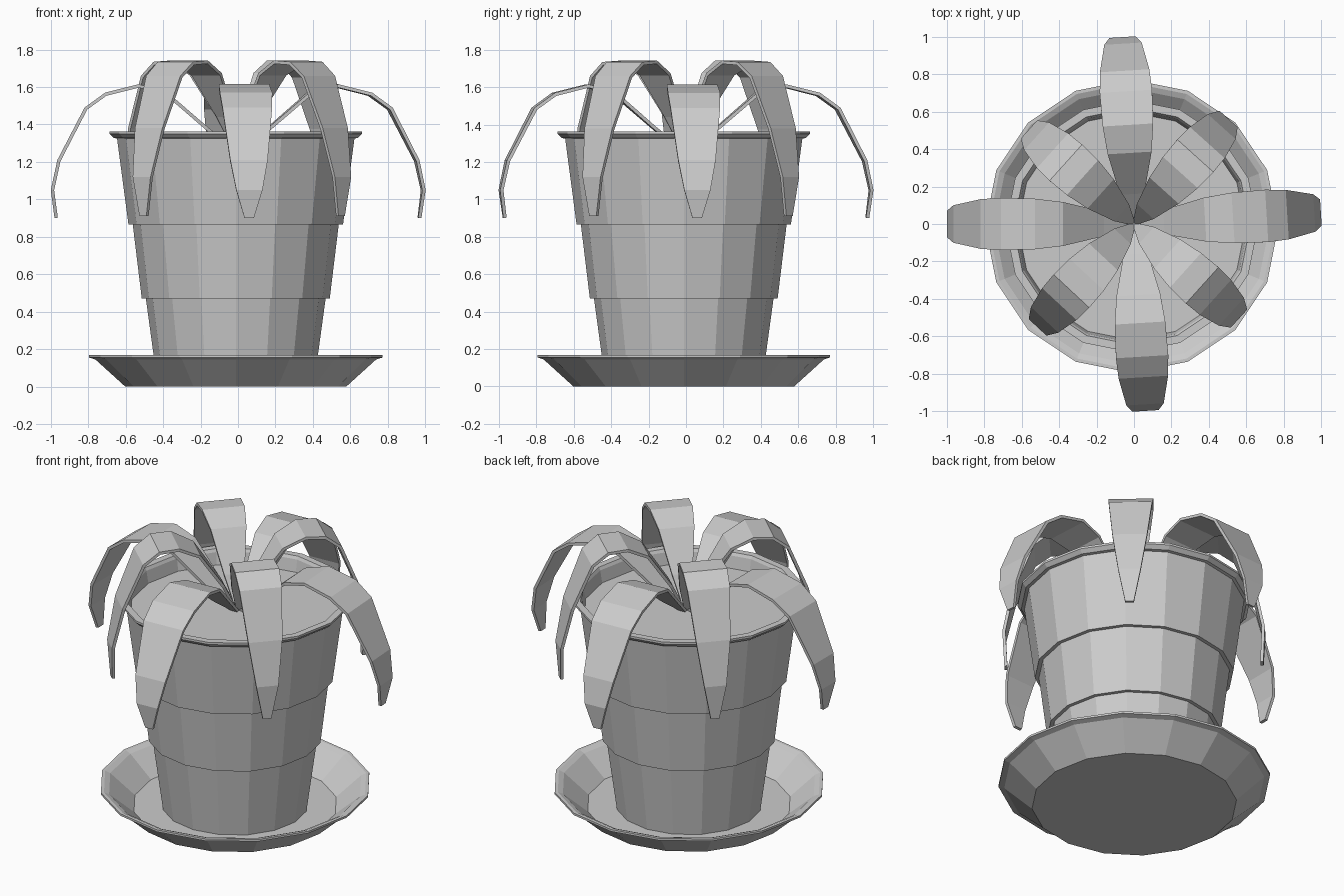
import bpy, bmesh, math
from mathutils import Vector

if "Cube" in bpy.data.objects:
    bpy.data.objects.remove(bpy.data.objects["Cube"])

SIDES = 16
CX = CY = -0.012

mat = bpy.data.materials.new("plain grey")
mat.diffuse_color = (0.6, 0.6, 0.6, 1)
mat.use_nodes = True
mat.node_tree.nodes["Principled BSDF"].inputs["Base Color"].default_value = mat.diffuse_color


def finish(name, bm):
    bmesh.ops.recalc_face_normals(bm, faces=bm.faces)
    me = bpy.data.meshes.new(name)
    bm.to_mesh(me)
    bm.free()
    me.materials.append(mat)
    ob = bpy.data.objects.new(name, me)
    bpy.context.collection.objects.link(ob)
    return ob


def lathe(name, profile):
    """Turn an (r, z) profile into a closed solid with capped ends."""
    bm = bmesh.new()
    rings = []
    for r, z in profile:
        rings.append([bm.verts.new((CX + r * math.cos(2 * math.pi * i / SIDES),
                                    CY + r * math.sin(2 * math.pi * i / SIDES), z))
                      for i in range(SIDES)])
    for a, b in zip(rings, rings[1:]):
        for i in range(SIDES):
            j = (i + 1) % SIDES
            bm.faces.new((a[i], a[j], b[j], b[i]))
    bm.faces.new(rings[0][::-1])
    bm.faces.new(rings[-1])
    return finish(name, bm)


def leaf(name, path, angle, thick=0.018):
    """Thin arched strip: path holds (r, z, width) along its upper side."""
    bm = bmesh.new()
    out = Vector((math.cos(angle), math.sin(angle), 0))
    side = Vector((-out.y, out.x, 0))
    up = Vector((0, 0, 1))
    ribs = []
    for k, (r, z, w) in enumerate(path):
        a, b = path[max(k - 1, 0)], path[min(k + 1, len(path) - 1)]
        t = Vector((b[0] - a[0], b[1] - a[1])).normalized()
        n = out * -t.y + up * t.x
        p = out * r + up * z
        q = p - n * thick
        h = side * (w / 2)
        ribs.append([bm.verts.new(v) for v in (p - h, p + h, q + h, q - h)])
    for a, b in zip(ribs, ribs[1:]):
        for i in range(4):
            j = (i + 1) % 4
            bm.faces.new((a[i], a[j], b[j], b[i]))
    bm.faces.new(ribs[0])
    bm.faces.new(ribs[-1])
    return finish(name, bm)


# saucer with flared wall and thin lip
lathe("saucer", [(0.59, 0), (0.75, 0.145), (0.783, 0.155), (0.783, 0.168),
                 (0.765, 0.168), (0.735, 0.155), (0.59, 0.03)])

# stepped pot with rim
lathe("pot", [(0.42, 0.03), (0.48, 0.47), (0.502, 0.47), (0.55, 0.865),
              (0.573, 0.865), (0.634, 1.325), (0.652, 1.328), (0.674, 1.35),
              (0.674, 1.363), (0.632, 1.363), (0.622, 1.345), (0.605, 1.25)])

# soil
lathe("soil", [(0.60, 1.24), (0.608, 1.27)])

# long leaves (front, back, left, right) and taller short leaves (diagonals)
LONG = [(0.0, 1.26, 0.02), (0.16, 1.385, 0.13), (0.38, 1.575, 0.235),
        (0.53, 1.615, 0.27), (0.71, 1.57, 0.28), (0.82, 1.49, 0.265),
        (0.965, 1.21, 0.20), (1.0, 1.05, 0.14), (0.98, 0.9, 0.05)]
SHORT = [(0.0, 1.26, 0.02), (0.09, 1.45, 0.12), (0.24, 1.675, 0.21),
         (0.37, 1.742, 0.25), (0.49, 1.735, 0.26), (0.585, 1.66, 0.25),
         (0.70, 1.38, 0.20), (0.755, 1.12, 0.13), (0.745, 0.91, 0.05)]
for i, deg in enumerate((3.5, 93.5, 180, 273.5)):
    leaf(f"long_leaf_{i + 1}", LONG, math.radians(deg))
for i, deg in enumerate((48, 138, 227, 318)):
    leaf(f"short_leaf_{i + 1}", SHORT, math.radians(deg))
